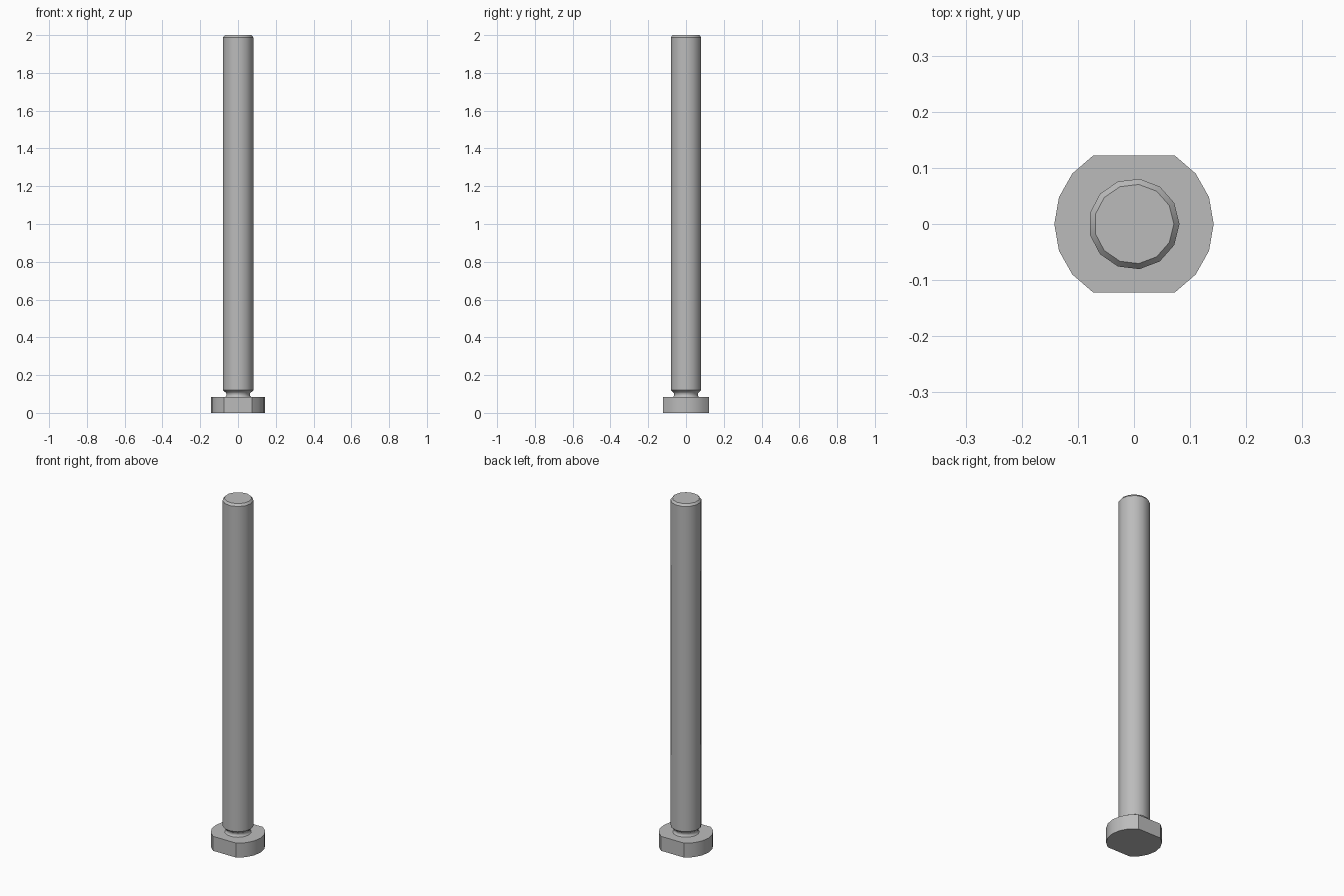
import bpy
import bmesh
from math import sin, cos, pi, radians

cube = bpy.data.objects.get("Cube")
if cube:
    bpy.data.objects.remove(cube, do_unlink=True)

steel = bpy.data.materials.new("steel grey")
steel.use_nodes = True
grey = (0.5, 0.5, 0.5, 1)
steel.diffuse_color = grey
steel.node_tree.nodes["Principled BSDF"].inputs["Base Color"].default_value = grey


def add_part(name, rings):
    """Skin a stack of equal-sized rings and cap both ends."""
    bm = bmesh.new()
    loops = [[bm.verts.new(p) for p in ring] for ring in rings]
    n = len(loops[0])
    for low, high in zip(loops, loops[1:]):
        for i in range(n):
            j = (i + 1) % n
            bm.faces.new((low[i], low[j], high[j], high[i]))
    bm.faces.new(loops[0][::-1])
    bm.faces.new(loops[-1])
    mesh = bpy.data.meshes.new(name)
    bm.to_mesh(mesh)
    bm.free()
    mesh.materials.append(steel)
    obj = bpy.data.objects.new(name, mesh)
    bpy.context.collection.objects.link(obj)
    bpy.ops.object.select_all(action="DESELECT")
    obj.select_set(True)
    bpy.context.view_layer.objects.active = obj
    bpy.ops.object.shade_smooth_by_angle(angle=radians(30))
    return obj


# Head: a round disc with two flats, front and back
HEAD_TOP = 0.083
arc = [radians(-59 + 118 * i / 6) for i in range(7)]
angles = arc + [a + pi for a in arc]
add_part("bolt_head", [[(0.142 * cos(a), 0.142 * sin(a), z) for a in angles]
                       for z in (0, HEAD_TOP)])

# Shank: undercut neck, long straight body and chamfered tip
SIDES = 13
profile = [(0.07, HEAD_TOP), (0.066, 0.087), (0.063, 0.094), (0.063, 0.1),
           (0.066, 0.107), (0.073, 0.112), (0.081, 0.12),
           (0.081, 1.988), (0.071, 2.0)]
add_part("bolt_shank", [[(r * cos(2 * pi * i / SIDES), r * sin(2 * pi * i / SIDES), z)
                         for i in range(SIDES)] for r, z in profile])
